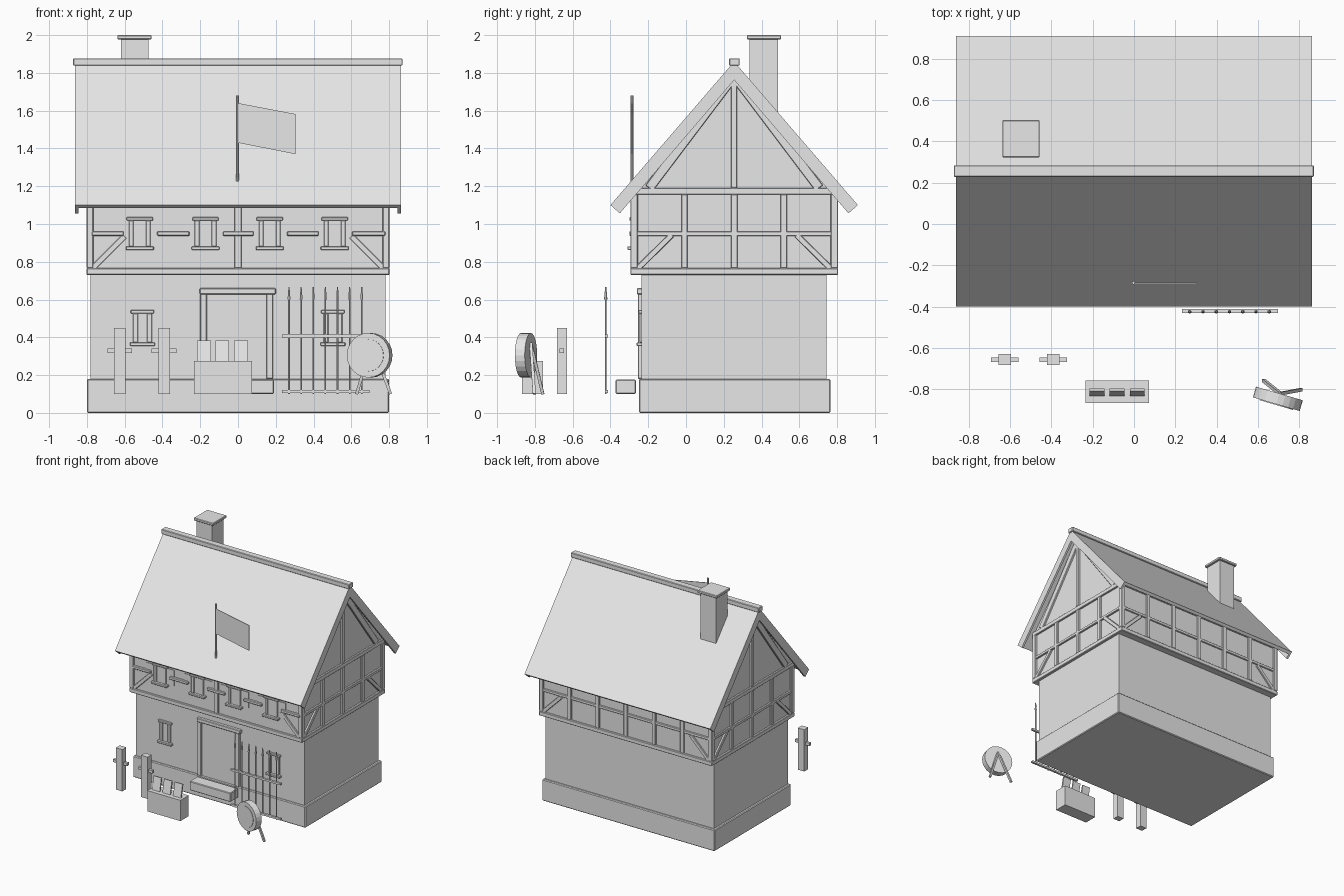
import bpy, bmesh, math
from mathutils import Vector, Matrix

if "Cube" in bpy.data.objects:
    bpy.data.objects.remove(bpy.data.objects["Cube"], do_unlink=True)

grey = bpy.data.materials.new("plain_grey")
grey.use_nodes = True
grey.diffuse_color = (0.8, 0.8, 0.8, 1)
grey.node_tree.nodes["Principled BSDF"].inputs["Base Color"].default_value = (0.8, 0.8, 0.8, 1)


def finish(name, bm, bevel=0.0):
    bmesh.ops.recalc_face_normals(bm, faces=bm.faces)
    mesh = bpy.data.meshes.new(name)
    bm.to_mesh(mesh)
    bm.free()
    mesh.materials.append(grey)
    ob = bpy.data.objects.new(name, mesh)
    bpy.context.collection.objects.link(ob)
    if bevel:
        mod = ob.modifiers.new("soft_edges", "BEVEL")
        mod.width = bevel
        mod.segments = 1
    return ob


def box(name, x, y, z, bevel=0.0, tilt=0.0):
    """Box from (min, max) ranges, optionally leaning about x."""
    lo, hi = Vector((x[0], y[0], z[0])), Vector((x[1], y[1], z[1]))
    bm = bmesh.new()
    bmesh.ops.create_cube(bm, size=1, matrix=Matrix.Diagonal((*(hi - lo), 1)))
    bmesh.ops.transform(bm, verts=bm.verts,
                        matrix=Matrix.Translation((lo + hi) / 2) @ Matrix.Rotation(tilt, 4, "X"))
    return finish(name, bm, bevel)


def beam(name, start, end, width, depth, face, bevel=0.003):
    """Straight timber between two points; depth runs along the face direction."""
    a, b = Vector(start), Vector(end)
    along = (b - a).normalized()
    out = Vector(face)
    side = along.cross(out).normalized()
    out = side.cross(along)
    turn = Matrix((side, out, along)).transposed().to_4x4()
    bm = bmesh.new()
    bmesh.ops.create_cube(bm, size=1, matrix=Matrix.Translation((a + b) / 2) @ turn
                          @ Matrix.Diagonal((width, depth, (b - a).length, 1)))
    return finish(name, bm, bevel)


def prism(name, profile, x0, x1):
    """Extrude a (y, z) profile along x."""
    bm = bmesh.new()
    face = bm.faces.new([bm.verts.new((x0, y, z)) for y, z in profile])
    moved = bmesh.ops.extrude_face_region(bm, geom=[face])["geom"]
    bmesh.ops.translate(bm, vec=(x1 - x0, 0, 0),
                        verts=[g for g in moved if isinstance(g, bmesh.types.BMVert)])
    return finish(name, bm)


def rod(name, x, y, z0, z1, r0, r1=None, sides=8):
    bm = bmesh.new()
    bmesh.ops.create_cone(bm, cap_ends=True, segments=sides, radius1=r0,
                          radius2=r0 if r1 is None else r1, depth=z1 - z0,
                          matrix=Matrix.Translation((x, y, (z0 + z1) / 2)))
    return finish(name, bm)


def window(name, x, y, z0, z1, half, deep):
    """Framed window on a front wall at depth y."""
    t = 0.018
    box(name + "_lintel", (x - half - .012, x + half + .012), (y - deep, y + .01), (z1 - t, z1), .003)
    box(name + "_sill", (x - half - .016, x + half + .016), (y - deep - .01, y + .01), (z0, z0 + t), .003)
    for s in (-1, 1):
        c = x + s * (half - .013)
        box(name + "_jamb", (c - .013, c + .013), (y - deep + .005, y + .01), (z0 + t, z1 - t), .003)
    box(name + "_pane", (x - half + .02, x + half - .02), (y - .004, y + .01), (z0 + t, z1 - t))


MID = 0.255            # depth of the ridge
FRONT, BACK = -0.28, 0.79

# Masonry
box("stone_base", (-.8, .8), (-.25, .765), (0, .18), .006)
box("lower_wall", (-.78, .78), (-.235, .745), (.17, .74))
prism("upper_wall", [(FRONT, .74), (BACK, .74), (BACK, 1.19), (MID, 1.81), (FRONT, 1.19)], -.785, .785)

# Horizontal timbers round the upper storey
box("sill_beam", (-.802, .802), (-.295, .805), (.73, .766), .004)
for s in (-1, 1):
    side = (.78 * s, .8 * s) if s > 0 else (-.8, -.78)
    box("gable_rail", side, (-.295, .805), (1.155, 1.19), .003)
    box("gable_mid_rail", side, (FRONT, BACK), (.937, .961), .003)
    # Gable posts, king post, braces and rafters
    for y in (-.008, MID, .518):
        box("gable_post", side, (y - .017, y + .017), (.766, 1.157), .003)
    box("king_post", side, (MID - .016, MID + .016), (1.19, 1.77), .003)
    for m in (-1, 1):
        box("corner_post", (.765 * s, .802 * s) if s > 0 else (-.802, -.765),
            (-.295, -.255) if m < 0 else (.765, .805), (.766, 1.157), .004)
        beam("gable_brace", (.79 * s, MID + m * .515, .76), (.79 * s, MID + m * .33, .942), .03, .02, (s, 0, 0))
        beam("gable_rafter", (.79 * s, MID + m * .45, 1.19), (.79 * s, MID, 1.785), .05, .02, (s, 0, 0))
for name, y in (("front", (-.295, -.27)), ("back", (.78, .805))):
    box(name + "_top_rail", (-.8, .8), y, (1.15, 1.18), .003)
    for s in (-1, 1):
        yc = (y[0] + y[1]) / 2
        beam(name + "_brace", (s * .77, yc, .765), (s * .6, yc, .935), .03, .02, (0, 1, 0))
box("back_mid_rail", (-.78, .78), (.78, .801), (.937, .961), .003)
for i in range(-2, 3):
    box("back_post", (i * .262 - .017, i * .262 + .017), (.78, .804), (.766, 1.157), .003)
box("front_centre_post", (-.018, .018), (-.295, -.27), (.766, 1.157), .003)

# Upper windows with panels, and rail pieces between them
centres = (-.52, -.172, .168, .512)
for x in centres:
    box("window_panel", (x - .128, x + .128), (-.285, -.275), (.885, 1.017))
    window("upper_window", x, -.284, .863, 1.036, .058, .016)
ends = [-.865] + list(centres) + [.865]
for a, b in zip(ends, ends[1:]):
    box("front_mid_rail", (max(a + .092, -.78), min(b - .085, .78)), (-.3, -.275), (.937, .961), .004)

# Lower windows
for x in (-.506, .502):
    window("lower_window", x, -.235, .355, .545, .05, .016)

# Door
box("door_lintel", (-.203, .2), (-.26, -.23), (.628, .66), .004)
for x in (-.183, .168):
    box("door_jamb", (x - .018, x + .018), (-.255, -.23), (.18, .63), .004)
box("door_panel", (-.166, .151), (-.241, -.23), (.18, .628))
box("door_step", (-.19, .19), (-.372, -.266), (.1, .176), .005)

# Roof slabs, verge boards and ridge
RISE = 1.16
for m in (-1, 1):
    def slope(drop, inset):
        eave = MID + m * (.655 - inset)
        return [(MID, 1.86), (MID + m * .655, 1.1), (eave, 1.1 - inset * .87), (MID, 1.86 - drop)]
    prism("roof_slope", slope(.038, .019), -.858, .858)
    for x0, x1 in ((-.862, -.845), (.845, .862)):
        prism("verge_board", slope(.098, .05), x0, x1)
box("ridge_cap", (-.873, .871), (MID - .027, MID + .029), (1.838, 1.877), .004)

# Chimney
box("chimney_stack", (-.62, -.475), (.337, .487), (1.45, 1.985))
box("chimney_cap", (-.638, -.457), (.322, .503), (1.978, 2.0), .004)

# Flag
rod("flag_pole", -.003, -.285, 1.225, 1.68, .008)
bm = bmesh.new()
cloth = [bm.verts.new((x, -.287, z)) for x, z in ((0, 1.43), (.305, 1.37), (.305, 1.582), (0, 1.64))]
bm.faces.new(cloth)
flag = finish("flag_cloth", bm)
thick = flag.modifiers.new("cloth_thickness", "SOLIDIFY")
thick.thickness = .005
thick.offset = 0

# Training posts
for x in (-.626, -.391):
    box("training_post", (x - .03, x + .03), (-.683, -.63), (.1, .45))
    box("training_post_arm", (x - .066, x + .066), (-.669, -.646), (.316, .34))

# Crate with leaning boards
box("crate", (-.234, .073), (-.867, -.757), (.1, .274))
for x in (-.18, -.083, .016):
    box("leaning_board", (x - .036, x + .036), (-.821, -.809), (.272, .382), 0, math.radians(-12))

# Spear rack
for z in (.112, .407):
    box("rack_rail", (.232, .697), (-.43, -.412), (z - .008, z + .008))
for i in range(7):
    x = .27 + i * .0642
    rod("spear_shaft", x, -.425, .1, .6, .005, sides=6)
    rod("spear_head", x, -.425, .6, .667, .009, .003, sides=6)

# Round target on two legs
normal = Vector((-.28, -.96, 0)).normalized()
centre = Vector((.697, -.847, .305))
turn = normal.to_track_quat("Z", "Y").to_matrix().to_4x4()
for name, shift, radius, depth in (("target_disc", 0, .118, .054), ("target_face", .028, .085, .006)):
    bm = bmesh.new()
    bmesh.ops.create_cone(bm, cap_ends=True, segments=24, radius1=radius, radius2=radius, depth=depth,
                          matrix=Matrix.Translation(centre + normal * shift) @ turn)
    finish(name, bm)
for foot in ((.628, -.758, .1), (.808, -.803, .1)):
    beam("target_leg", (.708, -.822, .37), foot, .016, .016, (0, 1, 0), 0)
